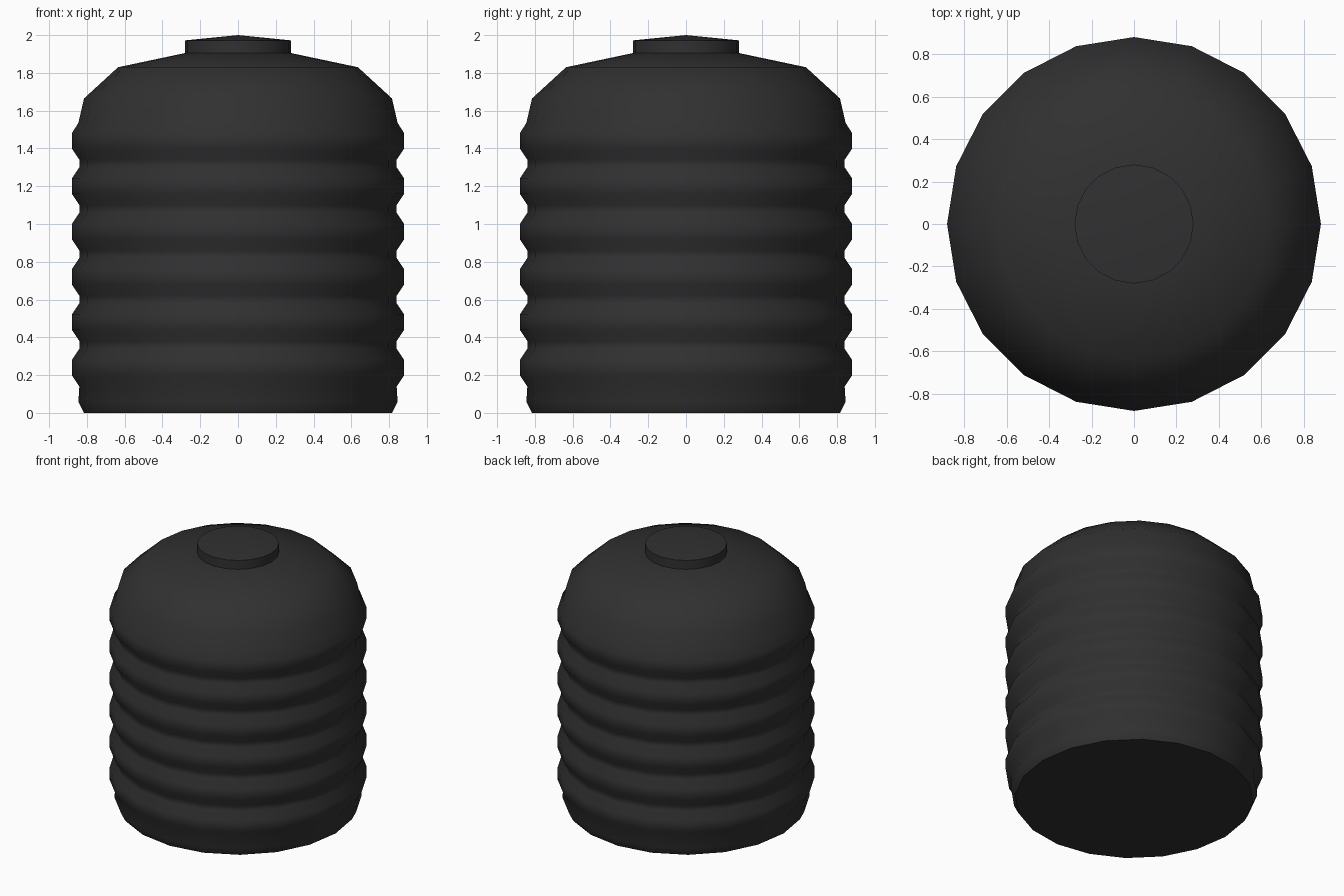
import bpy
import bmesh
from math import cos, sin, tau, radians

SIDES = 20

cube = bpy.data.objects.get("Cube")
if cube:
    bpy.data.objects.remove(cube, do_unlink=True)

black = bpy.data.materials.new("black plastic")
black.use_nodes = True
colour = (0.03, 0.03, 0.03, 1)
black.diffuse_color = colour
black.node_tree.nodes["Principled BSDF"].inputs["Base Color"].default_value = colour


def lathe(name, profile, tip=None):
    """Turn (radius, height) points, listed bottom to top, into a closed solid."""
    bm = bmesh.new()
    rings = [[bm.verts.new((r * cos(tau * i / SIDES), r * sin(tau * i / SIDES), z))
              for i in range(SIDES)] for r, z in profile]
    bm.faces.new(rings[0][::-1])
    for low, high in zip(rings, rings[1:]):
        for i in range(SIDES):
            j = (i + 1) % SIDES
            bm.faces.new((low[i], low[j], high[j], high[i]))
    if tip is None:
        bm.faces.new(rings[-1])
    else:
        apex = bm.verts.new((0, 0, tip))
        for i in range(SIDES):
            bm.faces.new((rings[-1][i], rings[-1][(i + 1) % SIDES], apex))
    mesh = bpy.data.meshes.new(name)
    bm.to_mesh(mesh)
    bm.free()
    mesh.materials.append(black)
    obj = bpy.data.objects.new(name, mesh)
    bpy.context.collection.objects.link(obj)
    bpy.ops.object.select_all(action='DESELECT')
    obj.select_set(True)
    bpy.context.view_layer.objects.active = obj
    bpy.ops.object.shade_smooth_by_angle(angle=radians(50))
    return obj


# Ribbed body: chamfered foot, six equal ribs, then the domed shoulder
body = [(0.815, 0), (0.845, 0.06)]
for rib in range(6):
    z = 0.14 + 0.24 * rib
    body += [(0.84, z), (0.88, z + 0.06), (0.88, z + 0.14), (0.84, z + 0.2)]
body[-1] = (0.845, 1.535)
body += [(0.815, 1.665), (0.635, 1.83), (0.28, 1.905)]
lathe("tank_body", body)

# Round lid with a slightly peaked top
lathe("lid", [(0.28, 1.9), (0.28, 1.972)], tip=2.0)
